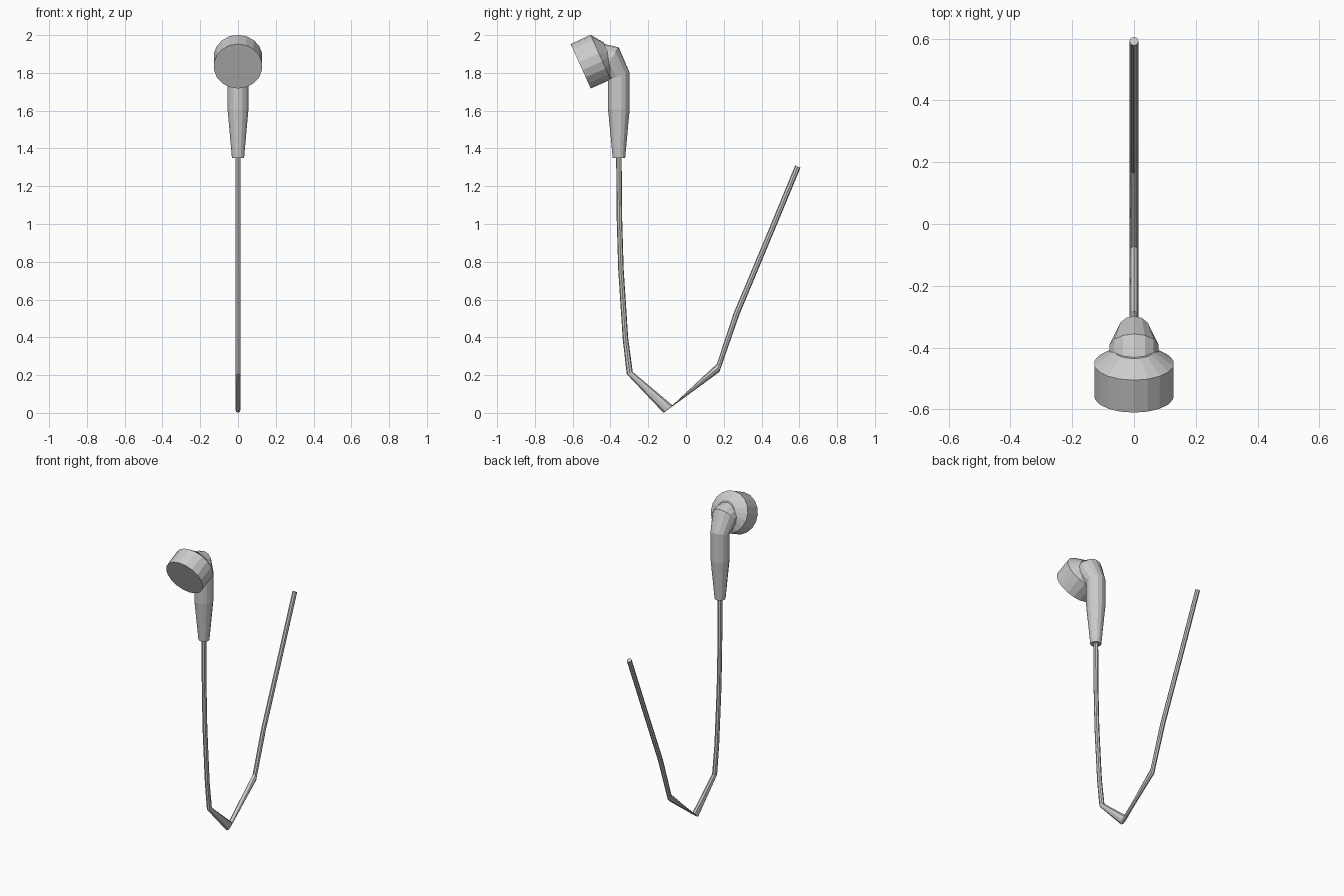
import bpy, bmesh
from math import cos, sin, tau
from mathutils import Vector

if "Cube" in bpy.data.objects:
    bpy.data.objects.remove(bpy.data.objects["Cube"])


def loft(name, rings, sides):
    """Capped tube through elliptical rings: (y1, z1, y2, z2, x radius), all lying across x = 0."""
    bm = bmesh.new()
    loops = []
    for y1, z1, y2, z2, rx in rings:
        a, b = Vector((0, y1, z1)), Vector((0, y2, z2))
        mid, half = (a + b) / 2, (b - a) / 2
        loops.append([bm.verts.new(mid + half * cos(tau * i / sides)
                                   + Vector((rx * sin(tau * i / sides), 0, 0)))
                      for i in range(sides)])
    for lo, hi in zip(loops, loops[1:]):
        for i in range(sides):
            j = (i + 1) % sides
            bm.faces.new((lo[i], lo[j], hi[j], hi[i]))
    bm.faces.new(loops[0])
    bm.faces.new(loops[-1])
    bmesh.ops.recalc_face_normals(bm, faces=bm.faces)
    mesh = bpy.data.meshes.new(name)
    bm.to_mesh(mesh)
    bm.free()
    obj = bpy.data.objects.new(name, mesh)
    bpy.context.collection.objects.link(obj)
    return obj


def disc(axial, r):
    """Ring around the tilted axis of the speaker head."""
    c = Vector((-0.5575, 1.835)) + Vector((0.911, 0.412)) * axial
    up = Vector((-0.412, 0.911)) * r
    return (*(c - up), *(c + up), r)


# Speaker head: tilted drum with a conical back
loft("speaker_head", [disc(0, 0.129), disc(0.116, 0.13), disc(0.163, 0.065)], 18)

# Tapered stem bending into the head
loft("stem", [
    (-0.388, 1.35, -0.322, 1.35, 0.033),
    (-0.413, 1.61, -0.298, 1.61, 0.057),
    (-0.413, 1.765, -0.298, 1.80, 0.057),
    (-0.444, 1.795, -0.356, 1.935, 0.081),
    (-0.480, 1.80, -0.450, 1.957, 0.081),
], 14)

# Cable hanging down and curling back up
r = 0.0145
loft("cable", [
    (-0.370, 1.38, -0.341, 1.38, r),
    (-0.367, 1.03, -0.338, 1.03, r),
    (-0.359, 0.76, -0.330, 0.76, r),
    (-0.335, 0.39, -0.306, 0.395, r),
    (-0.314, 0.206, -0.282, 0.217, r),
    (-0.119, 0.0, -0.071, 0.040, r),
    (0.177, 0.217, 0.164, 0.260, r),
    (0.282, 0.519, 0.251, 0.525, r),
    (0.459, 0.943, 0.430, 0.952, r),
    (0.606, 1.298, 0.578, 1.310, r),
], 8)
